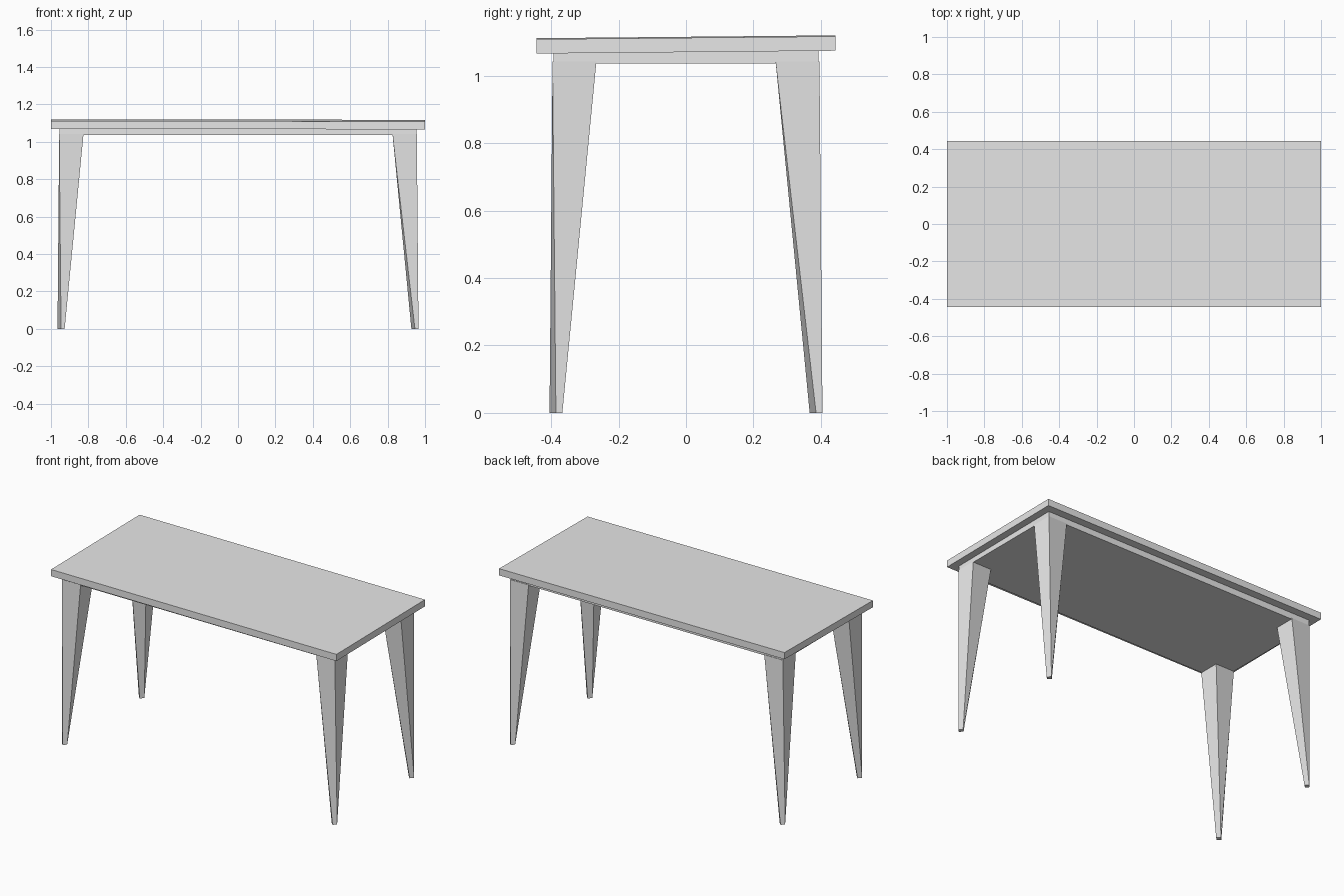
import bpy
import bmesh

cube = bpy.data.objects.get("Cube")
if cube:
    bpy.data.objects.remove(cube, do_unlink=True)

# Single plain grey for the whole table
GREY = (0.8, 0.8, 0.8, 1.0)
grey = bpy.data.materials.new("plain_grey")
grey.use_nodes = True
grey.diffuse_color = GREY
grey.node_tree.nodes["Principled BSDF"].inputs["Base Color"].default_value = GREY

# Corners of a square, counter-clockwise from front right
CORNERS = [(-1, -1), (1, -1), (1, 1), (-1, 1)]


def loft(name, bottom, top):
    """Closed solid between two four-point rings."""
    bm = bmesh.new()
    low = [bm.verts.new(p) for p in bottom]
    high = [bm.verts.new(p) for p in top]
    bm.faces.new(low[::-1])
    bm.faces.new(high)
    for i in range(4):
        j = (i + 1) % 4
        bm.faces.new((low[i], low[j], high[j], high[i]))
    bmesh.ops.recalc_face_normals(bm, faces=bm.faces)
    mesh = bpy.data.meshes.new(name)
    bm.to_mesh(mesh)
    bm.free()
    mesh.materials.append(grey)
    obj = bpy.data.objects.new(name, mesh)
    bpy.context.collection.objects.link(obj)
    return obj


def ring(cx, cy, hx, hy, z, slope_x=0.0, slope_y=0.0):
    """Rectangle of corner points, optionally on a tilted plane."""
    return [(cx + sx * hx, cy + sy * hy, z + sx * hx * slope_x + sy * hy * slope_y)
            for sx, sy in CORNERS]


# Tabletop, very slightly tilted
TILT = (-0.0015, 0.0095)
loft("tabletop", ring(0, 0, 1.0, 0.443, 1.072, *TILT),
     ring(0, 0, 1.0, 0.443, 1.1145, *TILT))

# Solid apron below the top
APRON_Z = 1.037
loft("apron", ring(0, 0, 0.955, 0.393, APRON_Z), ring(0, 0, 0.955, 0.393, 1.09))

# Tapered legs: square at the top, turned to a small diamond at the foot
FOOT = 0.019
for side, sx in (("left", 1), ("right", -1)):
    for end, sy in (("front", -1), ("back", 1)):
        fx, fy = sx * 0.946, sy * 0.386
        foot = [(fx, fy - FOOT, 0), (fx + FOOT, fy, 0),
                (fx, fy + FOOT, 0), (fx - FOOT, fy, 0)]
        head = ring(sx * 0.891, sy * 0.331, 0.065, 0.065, APRON_Z + 0.005)
        loft(f"{end}_{side}_leg", foot, head)
